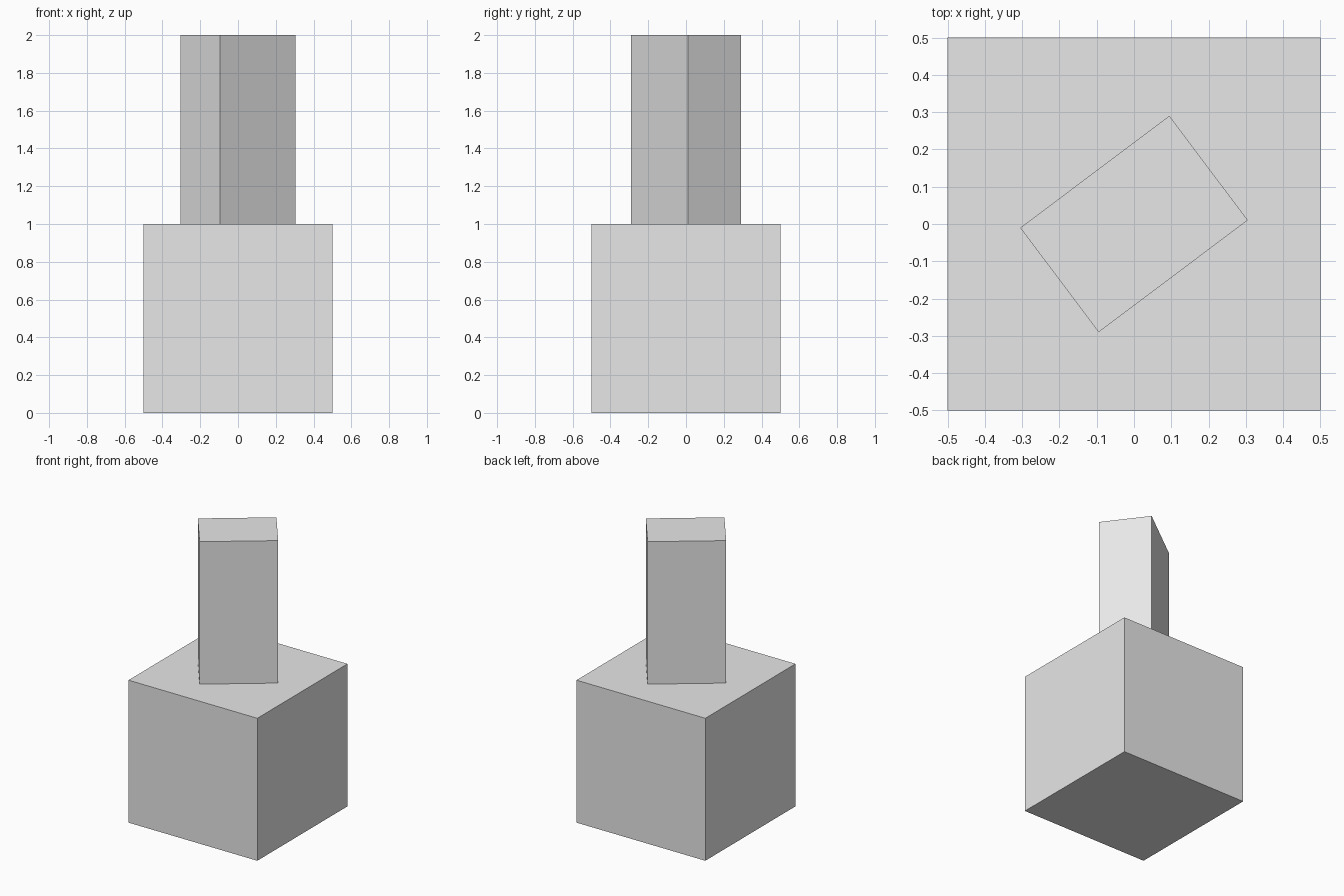
import bpy
import math

default = bpy.data.objects.get("Cube")
if default:
    bpy.data.objects.remove(default, do_unlink=True)

# One plain grey for the whole model
grey = bpy.data.materials.new("light_grey")
grey.use_nodes = True
colour = (0.8, 0.8, 0.8, 1.0)
grey.diffuse_color = colour
grey.node_tree.nodes["Principled BSDF"].inputs["Base Color"].default_value = colour


def add_block(name, size, bottom, turn=0.0):
    """Box standing at height bottom, turned about z."""
    bpy.ops.mesh.primitive_cube_add(
        size=1, location=(0, 0, bottom + size[2] / 2), rotation=(0, 0, turn))
    block = bpy.context.object
    block.name = name
    block.scale = size
    bpy.ops.object.transform_apply(location=False, rotation=False, scale=True)
    block.data.materials.append(grey)
    return block


# Square base with a turned rectangular pillar on top
add_block("base_block", (1, 1, 1), 0)
add_block("top_pillar", (0.5, 0.35, 1), 1, math.radians(36.9))
